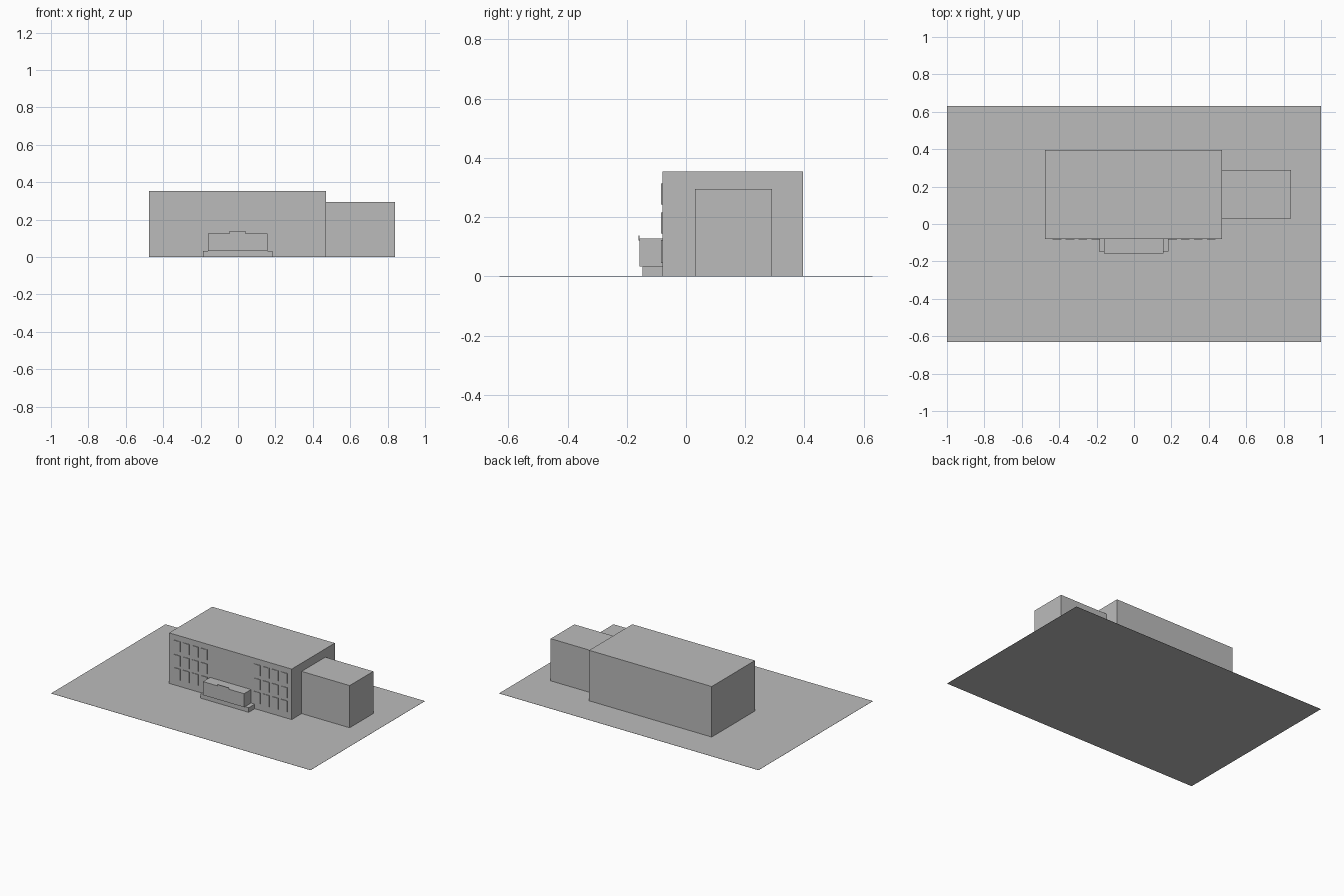
import bpy
import bmesh
from mathutils import Vector

if "Cube" in bpy.data.objects:
    bpy.data.objects.remove(bpy.data.objects["Cube"])

grey = bpy.data.materials.new("plain grey")
grey.diffuse_color = (0.5, 0.5, 0.5, 1)
grey.use_nodes = True
grey.node_tree.nodes["Principled BSDF"].inputs["Base Color"].default_value = grey.diffuse_color


def add_box(bm, x0, x1, y0, y1, z0, z1):
    verts = bmesh.ops.create_cube(bm, size=1)["verts"]
    size = Vector((x1 - x0, y1 - y0, z1 - z0))
    centre = Vector((x0 + x1, y0 + y1, z0 + z1)) / 2
    for v in verts:
        v.co = v.co * size + centre


def make(name, boxes):
    bm = bmesh.new()
    for b in boxes:
        add_box(bm, *b)
    mesh = bpy.data.meshes.new(name)
    bm.to_mesh(mesh)
    bm.free()
    mesh.materials.append(grey)
    obj = bpy.data.objects.new(name, mesh)
    bpy.context.collection.objects.link(obj)
    return obj


# Flat site
make("ground", [(-1, 1, -0.63, 0.63, 0, 0.001)])

# Main block on its plinth, with the lower side wing
make("plinth", [(-0.475, 0.47, -0.08, 0.395, 0.001, 0.033)])
make("main_block", [(-0.475, 0.47, -0.08, 0.395, 0.033, 0.353)])
make("side_wing", [(0.47, 0.84, 0.03, 0.29, 0.001, 0.295)])

# Entrance: step, projecting porch and blank sign plate
make("entrance_step", [(-0.187, 0.185, -0.147, -0.08, 0.001, 0.033)])
make("entrance_porch", [(-0.16, 0.157, -0.157, -0.08, 0.033, 0.127)])
make("sign_plate", [(-0.046, 0.041, -0.16, -0.157, 0.121, 0.138)])

# Two groups of windows, four columns by three rows
rows = [(0.045, 0.123), (0.144, 0.215), (0.242, 0.314)]
for name, start in (("left_windows", -0.435), ("right_windows", 0.182)):
    make(name, [(start + 0.069 * i, start + 0.069 * i + 0.047, -0.084, -0.08, z0, z1)
                for i in range(4) for z0, z1 in rows])
